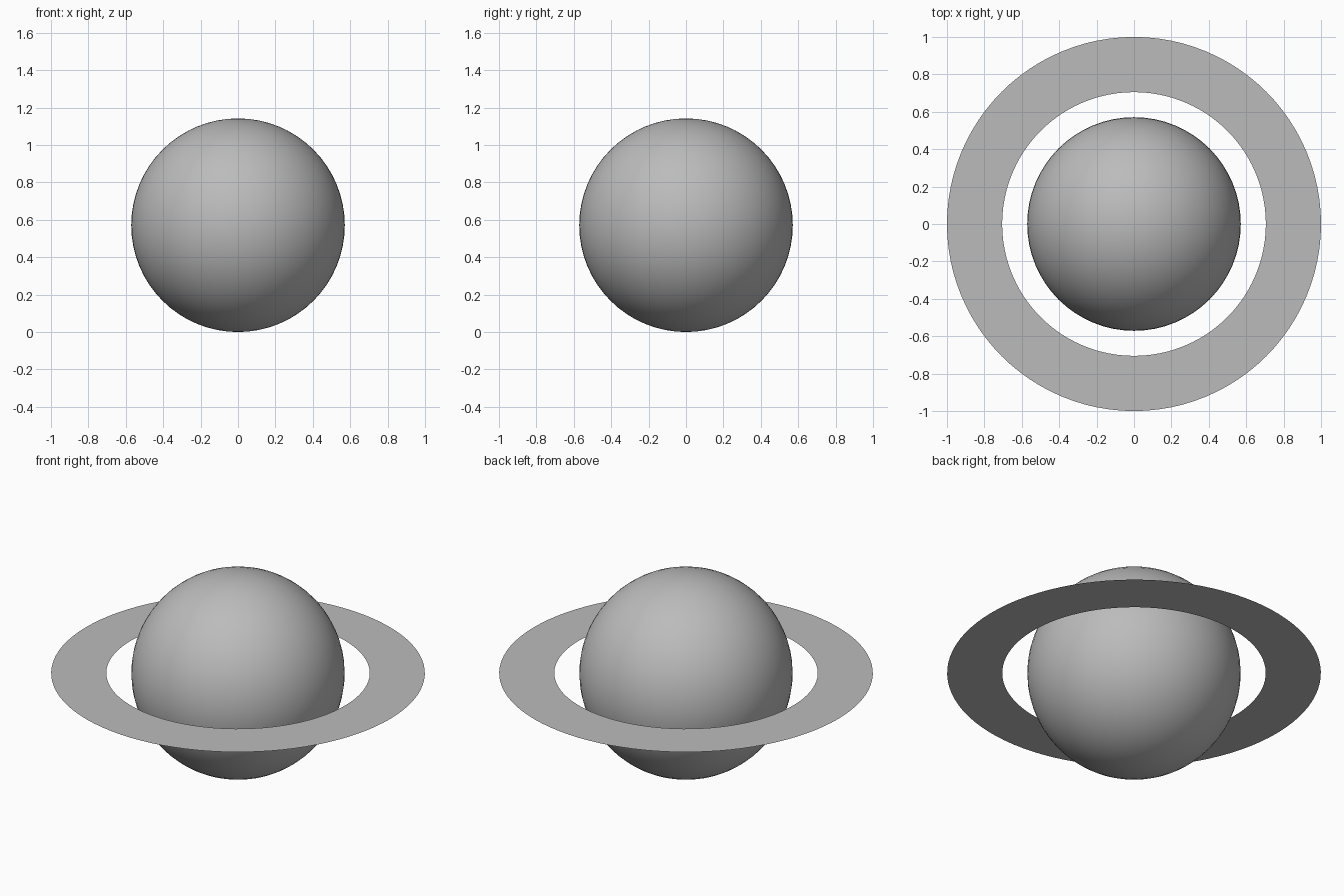
import bpy
import bmesh
import math

RADIUS = 0.571
RING_INNER, RING_OUTER = 0.705, 1.0

cube = bpy.data.objects.get("Cube")
if cube:
    bpy.data.objects.remove(cube, do_unlink=True)


def make_material(name, colour):
    mat = bpy.data.materials.new(name)
    mat.use_nodes = True
    mat.diffuse_color = colour
    mat.node_tree.nodes["Principled BSDF"].inputs["Base Color"].default_value = colour
    return mat


def add_object(name, bm, mat, smooth):
    mesh = bpy.data.meshes.new(name)
    for face in bm.faces:
        face.smooth = smooth
    bm.to_mesh(mesh)
    bm.free()
    mesh.materials.append(mat)
    obj = bpy.data.objects.new(name, mesh)
    obj.location.z = RADIUS
    bpy.context.collection.objects.link(obj)
    return obj


grey = make_material("light grey", (0.5, 0.5, 0.5, 1))

# Planet globe
bm = bmesh.new()
bmesh.ops.create_uvsphere(bm, u_segments=64, v_segments=32, radius=RADIUS)
add_object("planet", bm, grey, True)

# Flat paper-thin ring around the equator: a radial edge spun a full turn
bm = bmesh.new()
inner = bm.verts.new((RING_INNER, 0, 0))
outer = bm.verts.new((RING_OUTER, 0, 0))
edge = bm.edges.new((inner, outer))
bmesh.ops.spin(bm, geom=[inner, outer, edge], axis=(0, 0, 1), cent=(0, 0, 0),
               angle=math.tau, steps=96, use_merge=True)
bmesh.ops.remove_doubles(bm, verts=bm.verts, dist=0.0001)
bm.normal_update()
for face in bm.faces:
    if face.normal.z < 0:
        face.normal_flip()
add_object("ring", bm, grey, False)
